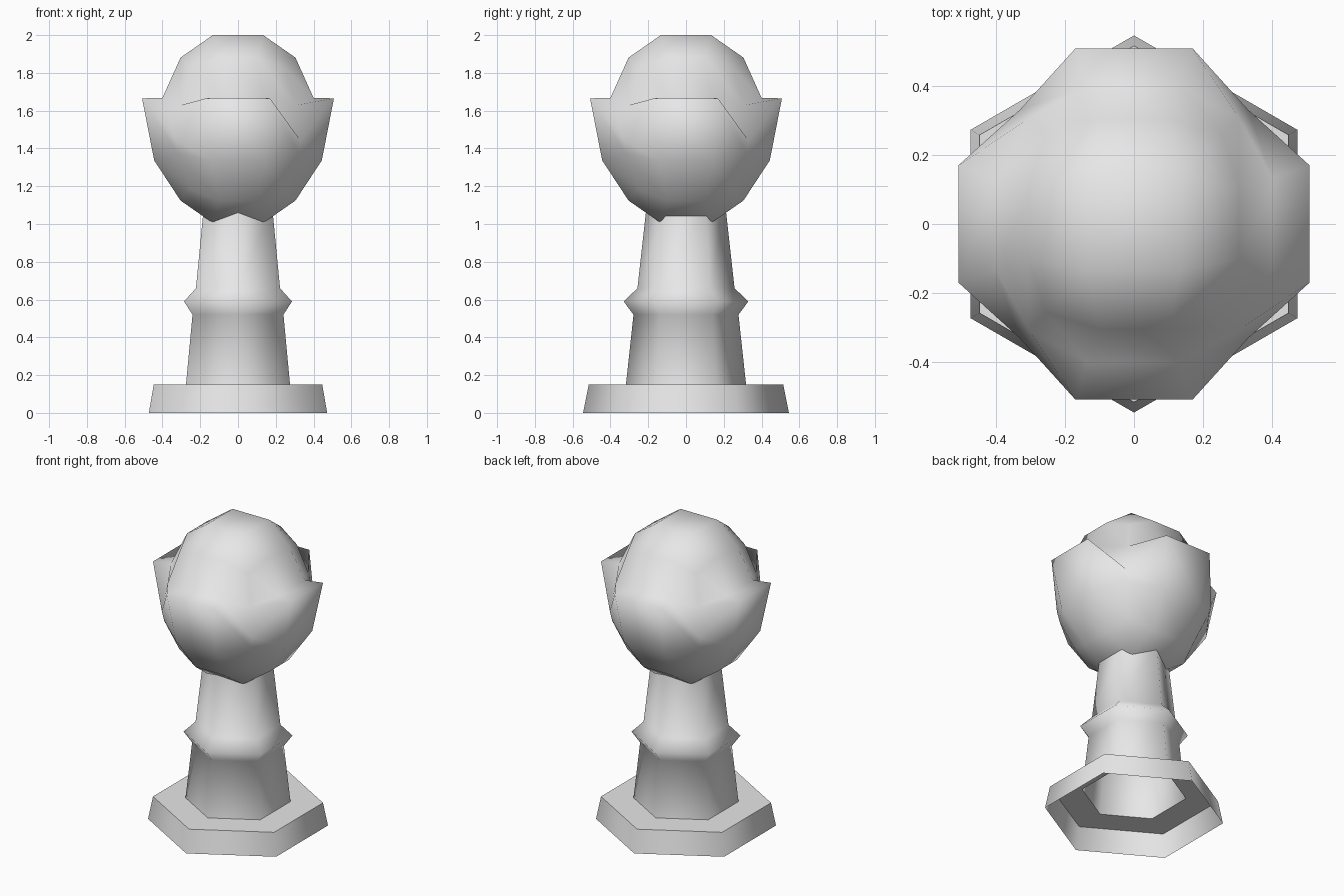
import bpy, bmesh, math
from mathutils import Vector

cube = bpy.data.objects.get("Cube")
if cube:
    bpy.data.objects.remove(cube, do_unlink=True)

# Single stone colour
stone = bpy.data.materials.new("grey stone")
stone.use_nodes = True
colour = (0.8, 0.8, 0.8, 1)
stone.diffuse_color = colour
stone.node_tree.nodes["Principled BSDF"].inputs["Base Color"].default_value = colour


def finish(bm, name, angle):
    bmesh.ops.recalc_face_normals(bm, faces=bm.faces)
    mesh = bpy.data.meshes.new(name)
    bm.to_mesh(mesh)
    bm.free()
    mesh.materials.append(stone)
    obj = bpy.data.objects.new(name, mesh)
    bpy.context.collection.objects.link(obj)
    bpy.ops.object.select_all(action='DESELECT')
    obj.select_set(True)
    bpy.context.view_layer.objects.active = obj
    bpy.ops.object.shade_smooth_by_angle(angle=math.radians(angle))
    return obj


# Hollow hexagonal pedestal: foot, shaft and collar, open underneath
profile = [(0.545, 0), (0.515, 0.15), (0.318, 0.15), (0.278, 0.52),
           (0.33, 0.59), (0.257, 0.66), (0.208, 1.1)]
SIDES = 6
bm = bmesh.new()
rings = []
for r, z in profile:
    angles = [math.pi / 2 + math.tau * i / SIDES for i in range(SIDES)]
    rings.append([bm.verts.new((r * math.cos(a), r * math.sin(a), z)) for a in angles])
for low, high in zip(rings, rings[1:]):
    for i in range(SIDES):
        j = (i + 1) % SIDES
        bm.faces.new((low[i], low[j], high[j], high[i]))
finish(bm, "pedestal", 75)

# Bud: a rounded cube whose middle band is pulled out into a four-petal cup
RADIUS, STRETCH, CENTRE = 0.442, 1.244, 1.5025
bm = bmesh.new()
bmesh.ops.create_cube(bm, size=2)
bmesh.ops.subdivide_edges(bm, edges=bm.edges[:], cuts=2, use_grid_fill=True)
for v in bm.verts:
    v.co = v.co.normalized() * RADIUS
upright = [e for e in bm.edges if e.verts[0].co.z * e.verts[1].co.z < 0
           and (e.verts[0].co.xy - e.verts[1].co.xy).length < 0.01]
bmesh.ops.subdivide_edges(bm, edges=upright, cuts=1)

for v in bm.verts:
    x, y, z = v.co
    corner = abs(abs(x) - abs(y)) < 0.01
    widen, height = 1, CENTRE + z * STRETCH
    if abs(z) < 0.01:                        # petal rim and notches
        widen, height = (1.085, 1.443) if corner else (1.27, 1.665)
    elif -0.2 < z < 0 and math.hypot(x, y) > 0.38:   # swelling below the rim
        widen = 1.05 if corner else 1.11
    v.co = Vector((x * widen, y * widen, height))
finish(bm, "petal_cup_and_bud", 60)
